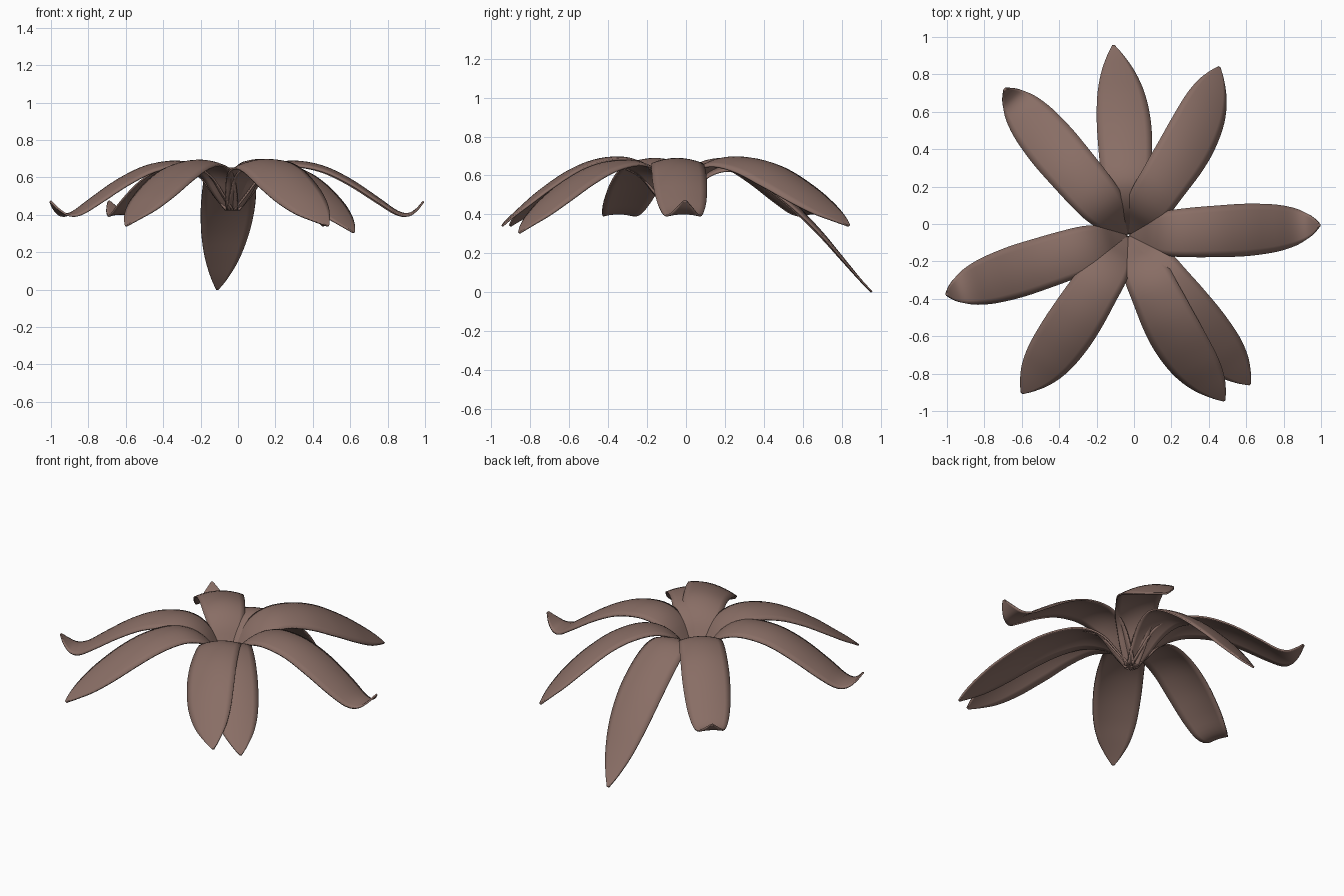
import bpy, bmesh, math

if "Cube" in bpy.data.objects:
    bpy.data.objects.remove(bpy.data.objects["Cube"])

mat = bpy.data.materials.new("dusty brown")
mat.diffuse_color = (0.25, 0.155, 0.13, 1)
mat.use_nodes = True
mat.node_tree.nodes["Principled BSDF"].inputs["Base Color"].default_value = mat.diffuse_color

CENTRE = (-0.03, -0.06)
# centre-line profiles: (distance from centre, height, half width)
BASE = [(0.005, 0.43, 0.04), (0.07, 0.52, 0.075), (0.135, 0.61, 0.10),
        (0.22, 0.67, 0.122)]
CURLED = BASE + [(0.33, 0.69, 0.132), (0.48, 0.665, 0.138), (0.63, 0.595, 0.14),
                 (0.78, 0.495, 0.128), (0.88, 0.425, 0.105), (0.94, 0.41, 0.078),
                 (0.985, 0.435, 0.046), (1.02, 0.475, 0.006)]
DROOPING = BASE + [(0.33, 0.695, 0.13), (0.48, 0.675, 0.14), (0.63, 0.615, 0.142),
                   (0.78, 0.525, 0.128), (0.89, 0.445, 0.095), (0.97, 0.385, 0.048),
                   (1.02, 0.345, 0.006)]
LOWER = [(r * 1.01, z - 0.035 * r, w) for r, z, w in DROOPING]
HANGING = [(0.005, 0.43, 0.04), (0.07, 0.51, 0.07), (0.14, 0.59, 0.095),
           (0.22, 0.64, 0.115), (0.31, 0.65, 0.13), (0.43, 0.60, 0.142),
           (0.60, 0.475, 0.145), (0.75, 0.325, 0.128), (0.87, 0.18, 0.092),
           (0.96, 0.07, 0.046), (1.02, 0.005, 0.006)]


def smooth_path(pts, steps=4):
    """Catmull-Rom interpolation through the points."""
    out = []
    for i in range(len(pts) - 1):
        a, b = pts[max(i - 1, 0)], pts[i]
        c, d = pts[i + 1], pts[min(i + 2, len(pts) - 1)]
        for s in range(steps):
            t = s / steps
            out.append(tuple(0.5 * (2 * q + (r - p) * t
                             + (2 * p - 5 * q + 4 * r - u) * t * t
                             + (3 * q - p - 3 * r + u) * t ** 3)
                             for p, q, r, u in zip(a, b, c, d)))
    return out + [pts[-1]]


def leaf(name, profile, angle, skew=0.0, roll=0.0, across=8):
    """Arched leaf with drooping edges; skew bends the tip sideways,
    roll lowers the clockwise edge."""
    bm = bmesh.new()
    ca, sa = math.cos(math.radians(angle)), math.sin(math.radians(angle))
    rows = []
    for r, z, w in smooth_path(profile):
        row = []
        for k in range(across + 1):
            u = 2 * k / across - 1
            side = u * w + skew * max(0, (r - 0.45) / 0.57) ** 2
            h = z - 0.03 * u * u * (w / 0.14) ** 2
            h += roll * u * (w / 0.14) * min(1, r / 0.6)
            row.append(bm.verts.new((CENTRE[0] + r * ca - side * sa,
                                     CENTRE[1] + r * sa + side * ca, h)))
        rows.append(row)
    for a, b in zip(rows, rows[1:]):
        for k in range(across):
            bm.faces.new((a[k], b[k], b[k + 1], a[k + 1]))
    for f in bm.faces:
        f.smooth = True
    me = bpy.data.meshes.new(name)
    bm.to_mesh(me)
    bm.free()
    me.materials.append(mat)
    ob = bpy.data.objects.new(name, me)
    bpy.context.collection.objects.link(ob)
    mod = ob.modifiers.new("thickness", 'SOLIDIFY')
    mod.thickness = 0.01
    mod.offset = -1


# eight leaves around the crown
leaf("right_leaf", CURLED, 2.5, 0.01)
leaf("back_right_leaf", DROOPING, 56.5, 0.09, 0.035)
leaf("back_leaf", HANGING, 92, 0.045)
leaf("back_left_leaf", CURLED, 130.5, -0.005)
leaf("left_leaf", CURLED, 198, 0.0)
leaf("front_left_leaf", DROOPING, 238, -0.035)
leaf("front_leaf", DROOPING, -65, 0.09, 0.035)
leaf("front_right_leaf", LOWER, -52, 0.02)
